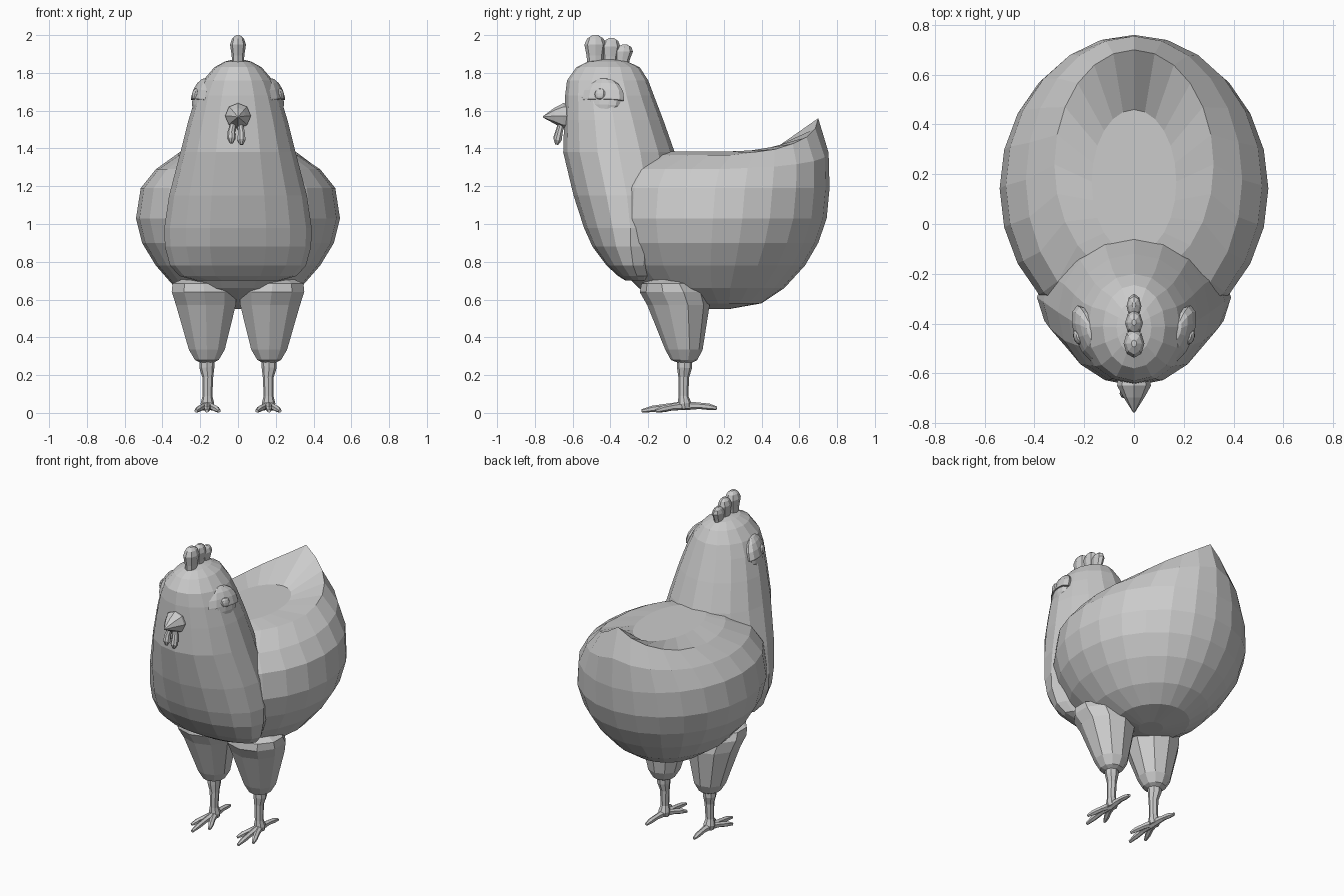
import bpy, bmesh, math
from mathutils import Vector, Matrix, Euler

if "Cube" in bpy.data.objects:
    bpy.data.objects.remove(bpy.data.objects["Cube"])


def skin(bm, rings):
    """Bridge a list of point rings and cap both ends."""
    vs = [[bm.verts.new(p) for p in r] for r in rings]
    n = len(vs[0])
    for a, b in zip(vs, vs[1:]):
        for i in range(n):
            j = (i + 1) % n
            bm.faces.new((a[i], a[j], b[j], b[i]))
    bm.faces.new(vs[0])
    bm.faces.new(vs[-1][::-1])


def oval(z, yf, yb, rx, n, x=0.0):
    """Horizontal oval from front yf to back yb, starting at the back."""
    c, ry = (yf + yb) / 2, (yb - yf) / 2
    return [Vector((x + rx * math.sin(2 * math.pi * i / n),
                    c + ry * math.cos(2 * math.pi * i / n), z)) for i in range(n)]


def tube(bm, path, n=6):
    """Tapered tube along (x, y, z, radius) points, frame carried along to avoid twist."""
    pts = [Vector(p[:3]) for p in path]
    rings, q, last = [], None, None
    for i, p in enumerate(pts):
        d = (pts[min(i + 1, len(pts) - 1)] - pts[max(i - 1, 0)]).normalized()
        q = d.to_track_quat('Z', 'X') if q is None else last.rotation_difference(d) @ q
        last = d
        r = path[i][3]
        rings.append([p + q @ Vector((r * math.cos(2 * math.pi * k / n),
                                      r * math.sin(2 * math.pi * k / n), 0)) for k in range(n)])
    skin(bm, rings)


def ball(bm, loc, scale, rot=(0, 0, 0), u=12, v=8):
    m = Matrix.LocRotScale(Vector(loc), Euler(rot), Vector(scale))
    bmesh.ops.create_uvsphere(bm, u_segments=u, v_segments=v, radius=1, matrix=m)


def finish(bm, name, mirror=False):
    bmesh.ops.recalc_face_normals(bm, faces=bm.faces)
    me = bpy.data.meshes.new(name)
    bm.to_mesh(me)
    bm.free()
    ob = bpy.data.objects.new(name, me)
    bpy.context.collection.objects.link(ob)
    if mirror:
        ob.modifiers.new("mirror", 'MIRROR').use_mirror_merge = False
    return ob


# Body: stacked ovals, rear of the top rim pulled up into a pointed tail
N = 24
body = [oval(*r, N) for r in [
    (0.55, 0.08, 0.23, 0.07), (0.58, -0.06, 0.40, 0.21), (0.66, -0.25, 0.52, 0.33),
    (0.78, -0.37, 0.63, 0.435), (0.90, -0.43, 0.70, 0.508), (1.03, -0.46, 0.745, 0.54),
    (1.19, -0.45, 0.76, 0.515), (1.29, -0.40, 0.755, 0.435), (1.365, -0.22, 0.70, 0.32),
    (1.385, -0.12, 0.46, 0.17)]]
for k, lift in enumerate([0.195, 0.14, 0.095, 0.06, 0.03, 0.015]):
    for i in {k, -k % N}:
        body[-2][i].z += lift
        body[-3][i].z += lift * 0.45
bm = bmesh.new()
skin(bm, body)
finish(bm, "body")

# Head, neck and breast in one tapering form
bm = bmesh.new()
skin(bm, [oval(*r, 16) for r in [
    (0.70, -0.32, -0.18, 0.22), (0.725, -0.36, -0.16, 0.31), (0.78, -0.42, -0.14, 0.36),
    (0.88, -0.495, -0.09, 0.387), (0.98, -0.54, -0.05, 0.39), (1.15, -0.595, -0.03, 0.365),
    (1.38, -0.65, -0.06, 0.305), (1.55, -0.645, -0.12, 0.262), (1.68, -0.64, -0.17, 0.222),
    (1.76, -0.63, -0.20, 0.185), (1.83, -0.58, -0.245, 0.125), (1.86, -0.52, -0.31, 0.07),
    (1.87, -0.45, -0.37, 0.03)]])
finish(bm, "head_and_neck")

# Beak
bm = bmesh.new()
tube(bm, [(0, -0.58, 1.57, 0.06), (0, -0.65, 1.572, 0.068),
          (0, -0.695, 1.572, 0.043), (0, -0.758, 1.567, 0.003)], 8)
finish(bm, "beak")

# Wattles
bm = bmesh.new()
for x, z in ((-0.035, 1.478), (0.018, 1.47)):
    tube(bm, [(x * 0.7, -0.66, z + 0.055, 0.016), (x, -0.672, z + 0.01, 0.02),
              (x, -0.68, z - 0.025, 0.023), (x, -0.685, z - 0.05, 0.009)], 8)
finish(bm, "wattles")

# Comb of three rounded lobes
bm = bmesh.new()
for y, lean, top, w, d in ((-0.48, 0.0, 2.0, 0.042, 0.058),
                           (-0.405, 0.01, 1.985, 0.036, 0.05),
                           (-0.345, 0.02, 1.95, 0.03, 0.05)):
    h = top - 1.82
    rings = []
    for t, s in ((0, 0.7), (0.4, 0.8), (0.72, 1.0), (0.9, 0.75), (1, 0.25)):
        c = y + lean * t
        rings.append(oval(1.82 + h * t, c - d * s, c + d * s, w * s, 8))
    skin(bm, rings)
finish(bm, "comb")

# Eyes, upper lids and pupils
tilt = (0, -0.2, -0.35)
eye = Vector((0.187, -0.442, 1.66))
bm = bmesh.new()
ball(bm, eye, (0.045, 0.105, 0.095), tilt)
finish(bm, "eyes", True)

bm = bmesh.new()
ball(bm, (0, 0, 0), (0.052, 0.122, 0.115))
bmesh.ops.bisect_plane(bm, geom=bm.verts[:] + bm.edges[:] + bm.faces[:], dist=1e-5,
                       plane_co=(0, 0, -0.008), plane_no=(0, 0, -1), clear_outer=True)
bmesh.ops.holes_fill(bm, edges=[e for e in bm.edges if e.is_boundary])
bmesh.ops.transform(bm, verts=bm.verts, matrix=Matrix.LocRotScale(eye, Euler(tilt), None))
finish(bm, "eyelids", True)

bm = bmesh.new()
ball(bm, (0.228, -0.456, 1.688), (0.014, 0.03, 0.03), tilt, 10, 6)
finish(bm, "pupils", True)

# Thighs
bm = bmesh.new()
skin(bm, [oval(z, yf, yb, rx, 10, x) for z, yf, yb, rx, x in [
    (0.265, -0.04, 0.03, 0.035, 0.165), (0.28, -0.08, 0.06, 0.066, 0.165),
    (0.335, -0.11, 0.088, 0.1, 0.165), (0.57, -0.205, 0.125, 0.166, 0.17),
    (0.64, -0.245, 0.11, 0.182, 0.178), (0.685, -0.235, 0.07, 0.172, 0.183),
    (0.71, -0.18, 0.02, 0.11, 0.185)]])
finish(bm, "thighs", True)

# Shanks
bm = bmesh.new()
tube(bm, [(0.163, -0.008, 0.30, 0.042), (0.165, -0.008, 0.24, 0.04),
          (0.16, -0.012, 0.19, 0.029), (0.162, -0.014, 0.09, 0.026),
          (0.162, -0.008, 0.05, 0.036), (0.162, -0.005, 0.022, 0.03)], 8)
finish(bm, "shanks", True)

# Toes: three forward, one back
bm = bmesh.new()
for tx, ty, tz in ((0.1, -0.15, 0.013), (0.165, -0.235, 0.013),
                   (0.222, -0.16, 0.013), (0.172, 0.163, 0.028)):
    start, tip = Vector((0.162, -0.005, 0.038)), Vector((tx, ty, tz))
    tube(bm, [(*(start.lerp(tip, t) + Vector((0, 0, dz))), r) for t, r, dz in (
        (0, 0.024, 0), (0.45, 0.017, 0.004), (0.75, 0.017, 0.002), (1, 0.009, -0.003))])
finish(bm, "toes", True)
